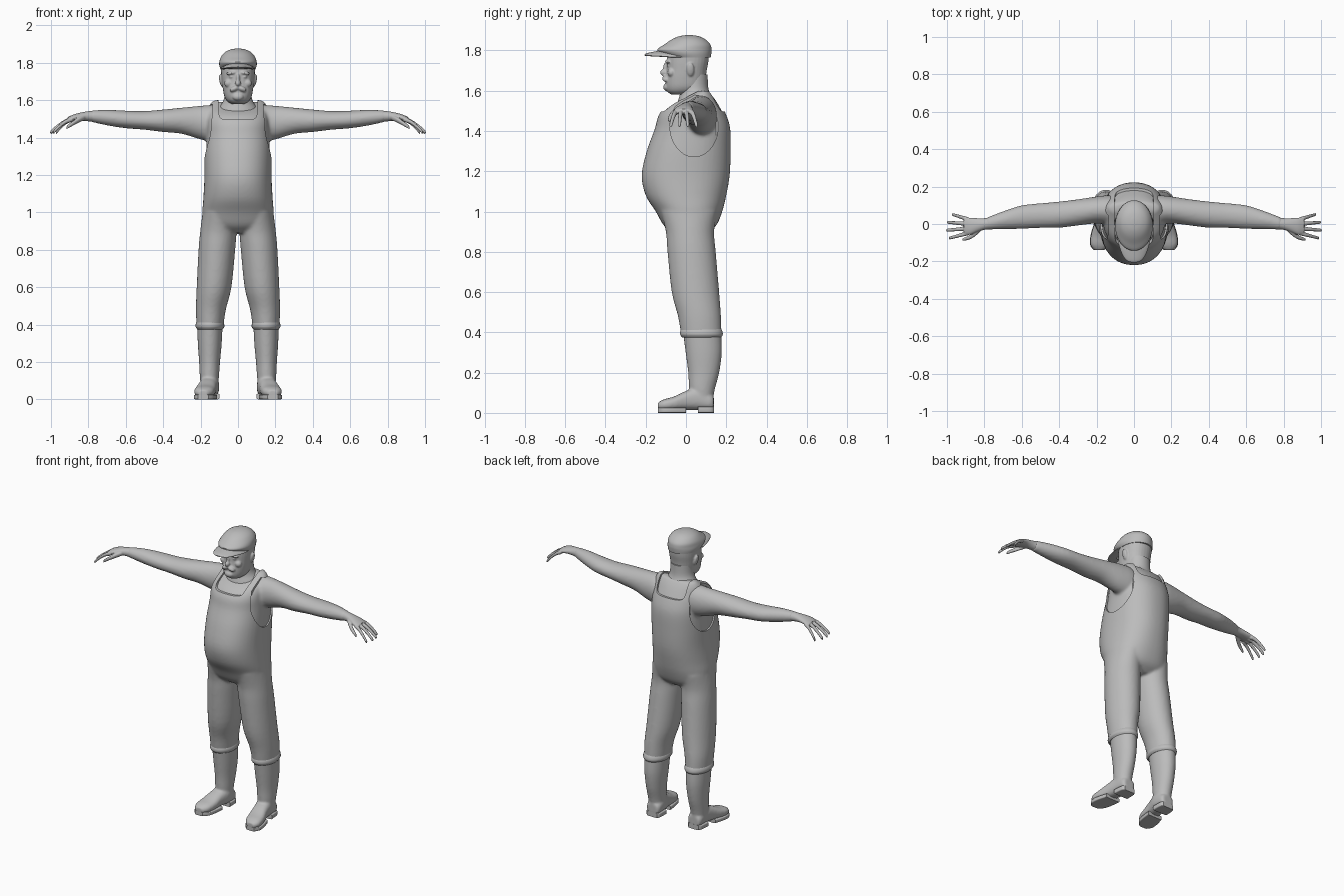
import bpy, bmesh, math
from mathutils import Vector, Matrix

cube = bpy.data.objects.get("Cube")
if cube:
    bpy.data.objects.remove(cube, do_unlink=True)

grey = bpy.data.materials.new("plain_grey")
grey.use_nodes = True
grey.diffuse_color = (.5, .5, .5, 1)
grey.node_tree.nodes["Principled BSDF"].inputs["Base Color"].default_value = grey.diffuse_color
SIDES = (1, -1)


def smooth_rings(rings, steps):
    """Run a smooth curve through the given cross-sections."""
    rows = [Vector(r) for r in rings]
    rows = [rows[0]] + rows + [rows[-1]]
    for a, b, c, d in zip(rows, rows[1:], rows[2:], rows[3:]):
        for k in range(steps):
            t = k / steps
            yield (b * 2 + (c - a) * t + (a * 2 - b * 5 + c * 4 - d) * t ** 2
                   + (b * 3 - a - c * 3 + d) * t ** 3) / 2
    yield rows[-1]


def loft(bm, axis, rings, side=1, power=2.0, sides=32, steps=4):
    """Each ring: position on the axis, two centre values, two radii."""
    loops = []
    for t, cu, cv, ru, rv in smooth_rings(rings, steps):
        loop = []
        for i in range(sides):
            a = math.tau * (i + .5) / sides
            c, s = math.cos(a), math.sin(a)
            u = cu + ru * math.copysign(abs(c) ** (2 / power), c)
            v = cv + rv * math.copysign(abs(s) ** (2 / power), s)
            x, y, z = {"x": (t, u, v), "y": (u, t, v), "z": (u, v, t)}[axis]
            loop.append(bm.verts.new((x * side, y, z)))
        loops.append(loop)
    for low, high in zip(loops, loops[1:]):
        for i in range(sides):
            j = (i + 1) % sides
            bm.faces.new((low[i], low[j], high[j], high[i]))
    bm.faces.new(loops[0])
    bm.faces.new(loops[-1])


def ball(bm, place, radii, tilt=0):
    m = Matrix.Translation(place) @ Matrix.Rotation(tilt, 4, "Y") @ Matrix.Diagonal((*radii, 1))
    bmesh.ops.create_uvsphere(bm, u_segments=24, v_segments=14, radius=1, matrix=m)


def finish(name, bm, voxel=0, relax=4, cutters=()):
    """Make the object, blend its pieces, cut it and shade it."""
    bmesh.ops.recalc_face_normals(bm, faces=bm.faces[:])
    mesh = bpy.data.meshes.new(name)
    bm.to_mesh(mesh)
    bm.free()
    ob = bpy.data.objects.new(name, mesh)
    bpy.context.collection.objects.link(ob)
    if voxel:
        mod = ob.modifiers.new("blend", "REMESH")
        mod.mode, mod.voxel_size = "VOXEL", voxel
        mod = ob.modifiers.new("relax", "SMOOTH")
        mod.factor, mod.iterations = .5, relax
    for cutter in cutters:
        mod = ob.modifiers.new("cut", "BOOLEAN")
        mod.operation, mod.solver, mod.object = "DIFFERENCE", "EXACT", cutter
    if ob.modifiers:
        graph = bpy.context.evaluated_depsgraph_get()
        ob_mesh = bpy.data.meshes.new_from_object(ob.evaluated_get(graph))
        ob.modifiers.clear()
        ob.data = ob_mesh
        bpy.data.meshes.remove(mesh)
    ob.data.materials.clear()
    ob.data.materials.append(grey)
    bpy.ops.object.select_all(action="DESELECT")
    ob.select_set(True)
    bpy.context.view_layer.objects.active = ob
    bpy.ops.object.shade_smooth_by_angle(angle=math.radians(40))
    return ob


# Torso sections: height, front, back, half width
TORSO = [(.89, -.06, .10, .10), (.93, -.11, .15, .18), (1, -.15, .18, .19),
         (1.08, -.2, .2, .185), (1.18, -.22, .217, .18), (1.3, -.195, .222, .18),
         (1.41, -.155, .22, .177), (1.48, -.135, .2, .175), (1.53, -.09, .175, .168),
         (1.57, -.01, .15, .155), (1.6, .05, .125, .13)]


def torso(rows, inset=0):
    return [(z - inset, 0, (f + b) / 2, w - inset, (b - f) / 2 - inset) for z, f, b, w in rows]


LEG = [(1, .1, .015, .09, .14), (.9, .105, .02, .097, .12), (.8, .113, .028, .098, .12),
       (.6, .128, .047, .093, .118), (.48, .145, .067, .08, .107), (.38, .15, .077, .071, .1)]
ARM = [(.06, .07, 1.47, .07, .08), (.13, .075, 1.475, .078, .098), (.2, .075, 1.48, .072, .09),
       (.3, .062, 1.49, .07, .07), (.4, .05, 1.49, .07, .06), (.5, .045, 1.492, .066, .05),
       (.6, .037, 1.497, .063, .047), (.7, .02, 1.507, .048, .042), (.79, .002, 1.515, .032, .03)]

# Cutters for the armholes and the square neck opening
cutters = []
for side in SIDES:
    bm = bmesh.new()
    hole = [(x, .04, 1.425, .12, .153) for x in (.135, .4)]
    loft(bm, "x", hole, side, sides=48, steps=1)
    cutters.append(finish("armhole_cutter", bm))
bm = bmesh.new()
loft(bm, "y", [(y, 0, 1.645, .103, .148) for y in (-.5, .5)], power=9, sides=64, steps=1)
cutters.append(finish("neck_cutter", bm))

# Overalls: torso and both legs
bm = bmesh.new()
loft(bm, "z", torso(TORSO), power=2.25, sides=48)
for side in SIDES:
    loft(bm, "z", LEG, side)
finish("overalls", bm, .009, 6, cutters)
for cutter in cutters:
    bpy.data.objects.remove(cutter, do_unlink=True)

# Shirt with sleeves, seen through the openings
bm = bmesh.new()
loft(bm, "z", torso(TORSO[4:], .009), power=2.25, sides=48)
for side in SIDES:
    loft(bm, "x", ARM, side)
finish("shirt", bm, .009, 6)

# Neck
bm = bmesh.new()
loft(bm, "z", [(1.5, 0, .045, .12, .1), (1.55, 0, .05, .108, .09), (1.585, 0, .045, .085, .075),
               (1.62, 0, .04, .073, .07), (1.68, 0, .04, .07, .068)])
finish("neck", bm)

# Head with face features
bm = bmesh.new()
loft(bm, "z", [(1.58, 0, -.03, .035, .04), (1.595, 0, -.015, .058, .078), (1.62, 0, -.005, .073, .097),
               (1.66, 0, -.002, .081, .1), (1.7, 0, .003, .086, .1), (1.75, 0, .008, .09, .104),
               (1.8, 0, .01, .088, .1), (1.83, 0, .01, .06, .07)], power=2.2)
ball(bm, (0, -.107, 1.69), (.015, .022, .017))
ball(bm, (0, -.1, 1.712), (.01, .014, .03))
ball(bm, (0, -.095, 1.618), (.03, .018, .02))
for side in SIDES:
    ball(bm, (side * .02, -.1, 1.661), (.027, .018, .014), side * .4)
    ball(bm, (side * .036, -.09, 1.745), (.028, .014, .009), side * .15)
    ball(bm, (side * .034, -.084, 1.725), (.014, .012, .008))
    ball(bm, (side * .05, -.072, 1.69), (.024, .02, .022))
    ball(bm, (side * .09, .022, 1.705), (.01, .019, .034), side * .2)
finish("head", bm, .0045, 3)

# Flat cap and its peak
bm = bmesh.new()
loft(bm, "z", [(1.765, 0, .015, .093, .108), (1.785, 0, 0, .1, .126), (1.805, 0, -.008, .1, .135),
               (1.83, 0, .007, .092, .114), (1.855, 0, .013, .072, .083), (1.87, 0, .015, .043, .05),
               (1.876, 0, .015, .012, .015)], sides=40)
finish("cap_crown", bm)
bm = bmesh.new()
loft(bm, "y", [(-.206, 0, 1.777, .012, .003), (-.195, 0, 1.779, .04, .007), (-.165, 0, 1.782, .062, .011),
               (-.12, 0, 1.785, .079, .015), (-.06, 0, 1.785, .092, .015), (0, 0, 1.785, .09, .01)])
for v in bm.verts:
    v.co.z -= 2 * v.co.x ** 2
finish("cap_peak", bm)

PALM = [(.76, .006, 1.514, .033, .03), (.8, 0, 1.514, .031, .027), (.84, -.006, 1.512, .037, .022),
        (.88, -.012, 1.505, .046, .018), (.91, -.013, 1.495, .043, .014)]
THUMB = [(.82, -.025, 1.508, .014, .014), (.85, -.05, 1.495, .016, .015),
         (.88, -.071, 1.478, .012, .013), (.91, -.082, 1.458, .008, .01), (.918, -.084, 1.45, .004, .006)]
# Foot sections, heel to toe
FOOT = [(.138, .15, .05, .035, .035), (.12, .15, .056, .047, .042), (.06, .152, .07, .051, .056),
        (0, .163, .062, .05, .047), (-.06, .175, .047, .055, .034), (-.11, .183, .04, .05, .027),
        (-.14, .187, .034, .026, .017)]

for side, label in zip(SIDES, ("left", "right")):
    # Hand: palm, thumb and four drooping fingers
    bm = bmesh.new()
    loft(bm, "x", PALM, side)
    loft(bm, "x", THUMB, side, sides=16)
    for i, reach in enumerate((.1, .115, .11, .085)):
        y, spread = -.048 + .024 * i, .018 * (i - 1.5)
        path = [(.885 + reach * k, y + spread * k, 1.498 - .068 * k ** 1.6,
                 .012 - .004 * k, .013 - .003 * k) for k in (0, .35, .7, 1)]
        tip = path[-1]
        path.append((tip[0] + .004, tip[1], tip[2] - .006, .004, .005))
        loft(bm, "x", path, side, sides=16)
    finish(label + "_hand", bm, .0035, 2)

    # Rolled trouser hem
    bm = bmesh.new()
    loft(bm, "z", [(.42, .15, .076, .068, .098), (.405, .15, .076, .076, .105),
                   (.388, .15, .077, .077, .106), (.375, .15, .078, .068, .097)], side)
    finish(label + "_hem", bm)

    # Boot shaft and foot
    bm = bmesh.new()
    loft(bm, "z", [(.4, .15, .08, .068, .095), (.3, .151, .088, .064, .09), (.2, .152, .088, .056, .077),
                   (.12, .153, .08, .051, .064), (.05, .152, .08, .045, .05)], side)
    loft(bm, "y", FOOT, side, power=2.5)
    finish(label + "_boot", bm, .007, 5)

    # Sole and heel with an arch between
    bm = bmesh.new()
    for part, height in ((FOOT[3:], .013), (FOOT[:3], .016)):
        loft(bm, "y", [(y, cx, height, rx + .002, height) for y, cx, _, rx, _ in part], side, power=7)
    finish(label + "_sole", bm)
